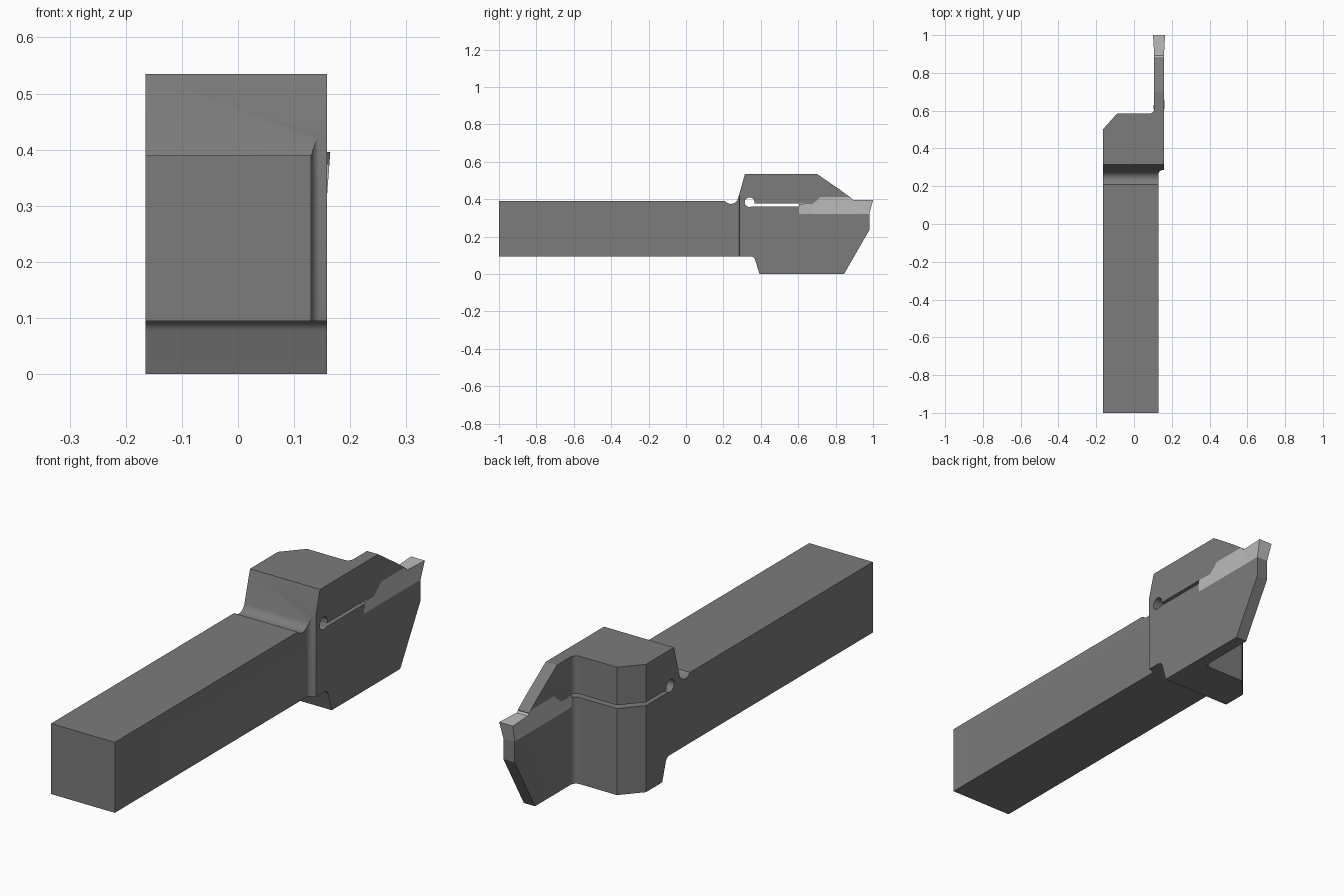
import bpy
import bmesh
from math import radians, cos, sin

if "Cube" in bpy.data.objects:
    bpy.data.objects.remove(bpy.data.objects["Cube"])


def arc(cx, cy, r, a0, a1, n=8):
    angles = [radians(a0 + (a1 - a0) * i / n) for i in range(n + 1)]
    return [(cx + r * cos(a), cy + r * sin(a)) for a in angles]


def prism(name, pts, lo, hi, axis):
    """Extrude a (y,z) profile along x, or an (x,y) profile along z."""
    def place(p, d):
        return (d, *p) if axis == 'X' else (*p, d)
    bm = bmesh.new()
    a = [bm.verts.new(place(p, lo)) for p in pts]
    b = [bm.verts.new(place(p, hi)) for p in pts]
    bm.faces.new(a)
    bm.faces.new(b)
    for i in range(len(pts)):
        j = (i + 1) % len(pts)
        bm.faces.new((a[i], a[j], b[j], b[i]))
    bmesh.ops.recalc_face_normals(bm, faces=bm.faces)
    mesh = bpy.data.meshes.new(name)
    bm.to_mesh(mesh)
    bm.free()
    obj = bpy.data.objects.new(name, mesh)
    bpy.context.collection.objects.link(obj)
    return obj


def boolean(obj, cutter, operation):
    cutter.hide_render = True
    mod = obj.modifiers.new("cut", 'BOOLEAN')
    mod.operation, mod.solver, mod.object = operation, 'EXACT', cutter
    bpy.context.view_layer.objects.active = obj
    bpy.ops.object.modifier_apply(modifier=mod.name)
    bpy.data.objects.remove(cutter)


def colour(obj, name, v):
    mat = bpy.data.materials.new(name)
    mat.diffuse_color = (v, v, v, 1)
    mat.use_nodes = True
    mat.node_tree.nodes["Principled BSDF"].inputs["Base Color"].default_value = mat.diffuse_color
    obj.data.materials.clear()
    obj.data.materials.append(mat)


# Holder body: plan outline of shank, head and thin blade
plan = ([(-0.165, -1), (0.13, -1)] + arc(0.15, 0.265, 0.02, 180, 90)
        + [(0.159, 0.287), (0.159, 0.98), (0.107, 0.98)]
        + arc(0.082, 0.61, 0.025, 0, -90)
        + [(-0.09, 0.585), (-0.165, 0.5)])
holder = prism("tool_holder", plan, -0.1, 0.7, 'Z')

# Side outline trims the body: relief groove, head, jaw slope, blade nose
side = ([(-1.1, 0.095)] + arc(0.345, 0.07, 0.025, 90, 15)
        + [(0.393, 0), (0.845, 0), (0.98, 0.235), (0.98, 0.325),
           (0.885, 0.33), (0.885, 0.405), (0.82, 0.453), (0.7, 0.535),
           (0.315, 0.535)]
        + arc(0.24, 0.415, 0.04, -15, -141) + [(-1.1, 0.39)])
boolean(holder, prism("side_trim", side, -0.4, 0.4, 'X'), 'INTERSECT')

# Clamping slot with its round relief hole
slot = [(0.34, 0.362), (0.63, 0.362), (0.63, 0.376), (0.34, 0.376)]
boolean(holder, prism("slot_cut", slot, -0.4, 0.4, 'X'), 'DIFFERENCE')
hole = arc(0.34, 0.384, 0.026, 0, 345, 23)
boolean(holder, prism("hole_cut", hole, -0.4, 0.4, 'X'), 'DIFFERENCE')

# Pocket for the insert
seat = [(0.605, 0.322), (0.98, 0.322), (1.0, 0.396), (0.893, 0.396),
        (0.872, 0.413), (0.72, 0.413), (0.7, 0.394), (0.675, 0.374),
        (0.605, 0.374)]
boolean(holder, prism("pocket_cut", seat, 0.06, 0.4, 'X'), 'DIFFERENCE')

# Cutting insert: waisted in plan, narrower towards its base
insert = prism("cutting_insert", seat, 0.0, 0.3, 'X')
waist = [(0.103, 0.6), (0.163, 0.6), (0.159, 0.68), (0.159, 0.9),
         (0.165, 1.01), (0.1, 1.01), (0.107, 0.9), (0.107, 0.68)]
boolean(insert, prism("waist_trim", waist, 0.2, 0.5, 'Z'), 'INTERSECT')
for v in insert.data.vertices:
    if v.co.z < 0.34:
        v.co.x = min(max(v.co.x, 0.107), 0.159)

colour(holder, "dark_steel", 0.2)
colour(insert, "light_carbide", 0.5)

# Smooth the fillets and hole, keep every other edge sharp
bpy.ops.object.select_all(action='DESELECT')
holder.select_set(True)
bpy.context.view_layer.objects.active = holder
bpy.ops.object.shade_smooth_by_angle(angle=radians(25))
